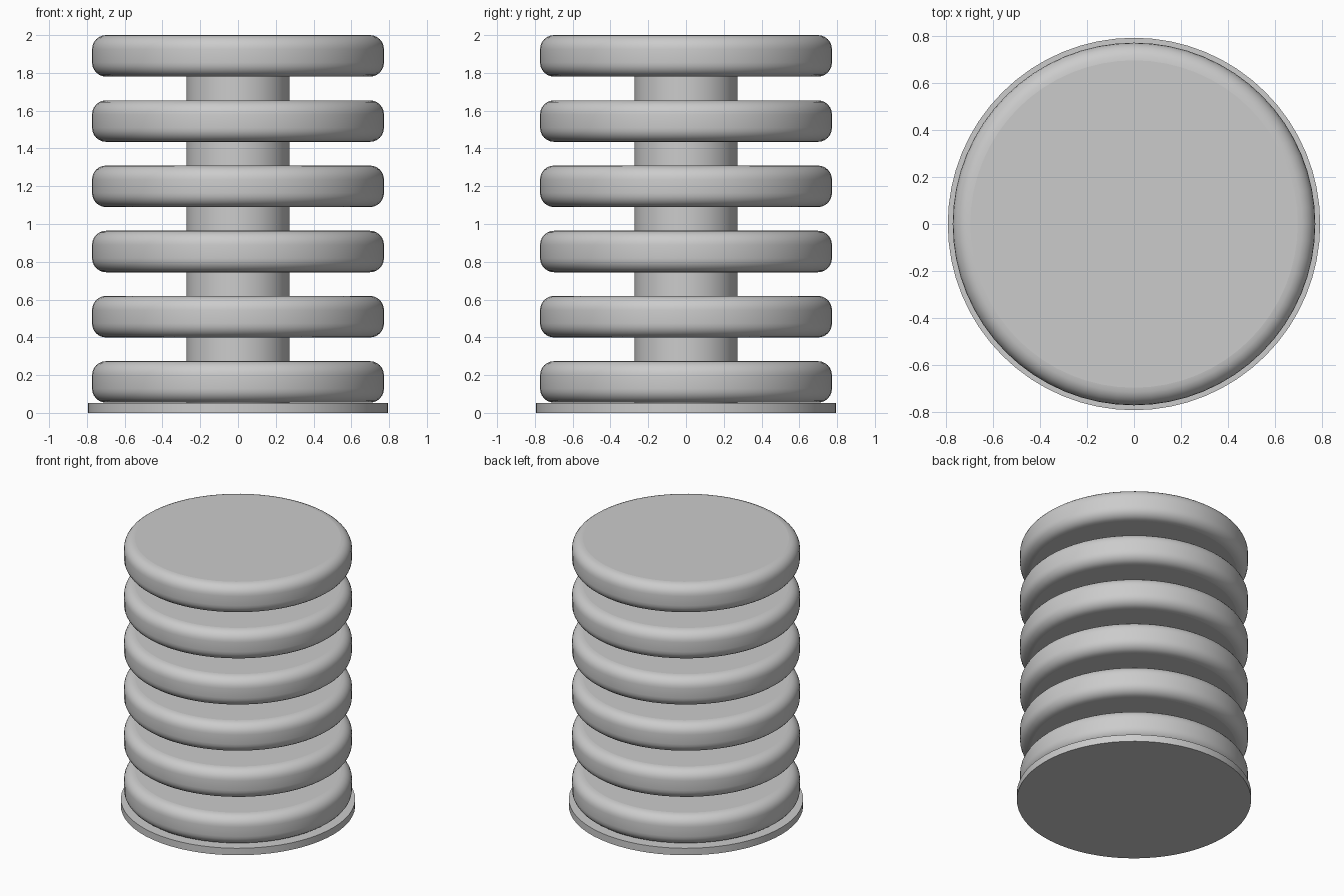
import bpy
import bmesh
import math

cube = bpy.data.objects.get("Cube")
if cube:
    bpy.data.objects.remove(cube, do_unlink=True)

grey = bpy.data.materials.new("light_grey")
grey.use_nodes = True
colour = (0.6, 0.6, 0.6, 1)
grey.diffuse_color = colour
grey.node_tree.nodes["Principled BSDF"].inputs["Base Color"].default_value = colour


def cylinder(name, radius, bottom, top, rounding=0):
    """Upright cylinder, optionally with rounded rims."""
    bm = bmesh.new()
    bmesh.ops.create_cone(bm, cap_ends=True, segments=64, radius1=radius,
                          radius2=radius, depth=top - bottom)
    if rounding:
        rims = [e for e in bm.edges
                if abs(e.verts[0].co.z - e.verts[1].co.z) < 0.001]
        bmesh.ops.bevel(bm, geom=rims, offset=rounding, segments=6,
                        profile=0.5, affect='EDGES')
    mesh = bpy.data.meshes.new(name)
    bm.to_mesh(mesh)
    bm.free()
    mesh.materials.append(grey)
    obj = bpy.data.objects.new(name, mesh)
    obj.location.z = (bottom + top) / 2
    bpy.context.collection.objects.link(obj)

    # Smooth sides, flat end caps
    bpy.ops.object.select_all(action='DESELECT')
    obj.select_set(True)
    bpy.context.view_layer.objects.active = obj
    bpy.ops.object.shade_smooth_by_angle(angle=math.radians(35))
    for face in mesh.polygons:
        if abs(face.normal.z) > 0.999:
            face.use_smooth = False
    return obj


# Thin base plate and central post
cylinder("base_plate", 0.794, 0, 0.052)
cylinder("centre_post", 0.273, 0.04, 1.9)

# Stack of evenly spaced rounded discs
DISCS = 6
THICKNESS = 0.22
FIRST = 0.054
PITCH = (2 - THICKNESS - FIRST) / (DISCS - 1)
for i in range(DISCS):
    z = FIRST + i * PITCH
    cylinder(f"disc_{i + 1}", 0.773, z, z + THICKNESS, rounding=0.075)
